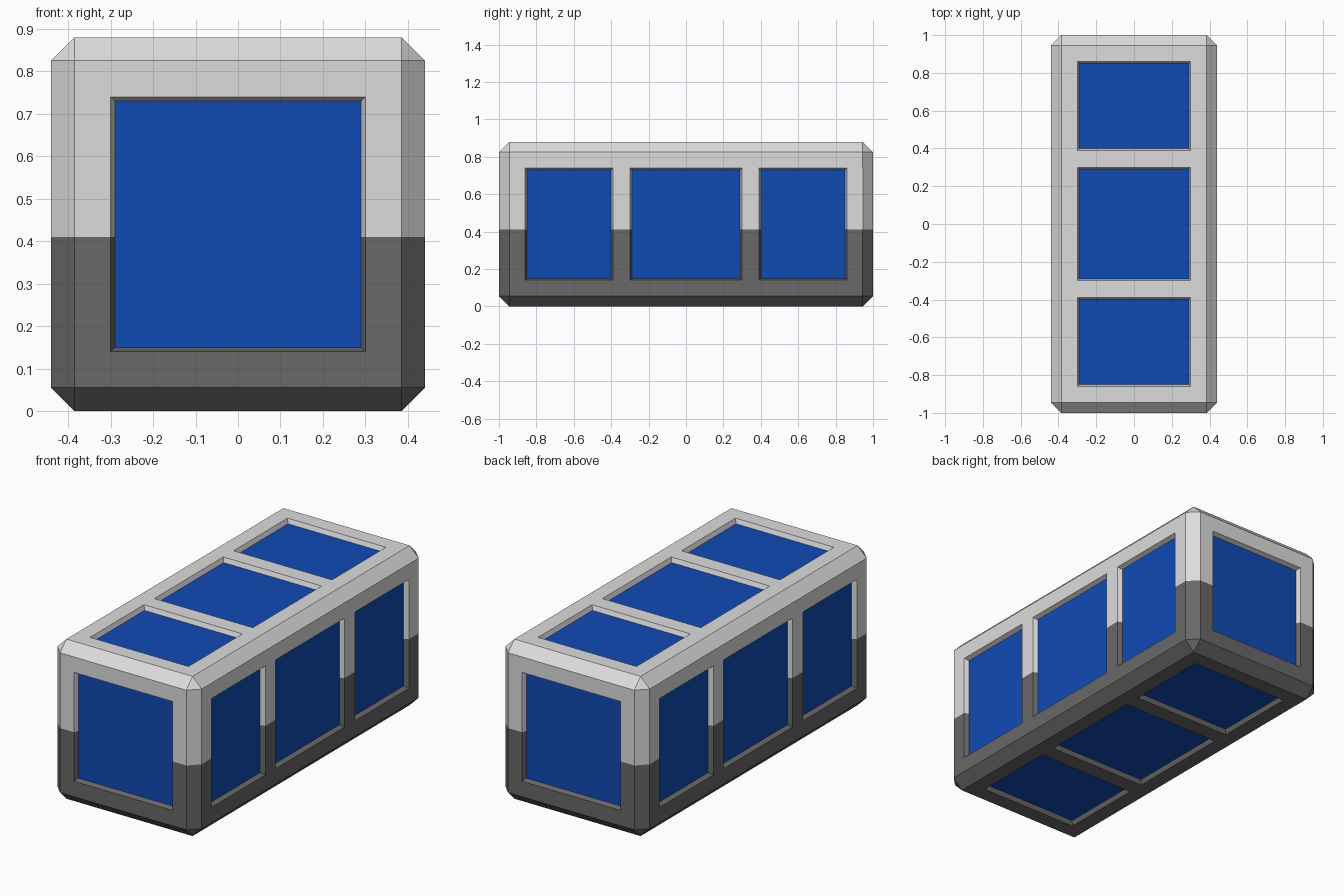
import bpy, bmesh
from mathutils import Vector

if "Cube" in bpy.data.objects:
    bpy.data.objects.remove(bpy.data.objects["Cube"])

W, L, H = 0.88, 2.0, 0.88      # overall size
CHAMFER, SPLIT = 0.055, 0.41   # edge chamfer, height where the two greys meet
RIM, DEPTH = 0.01, 0.025       # sloped recess around each pane


def material(name, rgb):
    m = bpy.data.materials.new(name)
    m.diffuse_color = (*rgb, 1)
    m.use_nodes = True
    m.node_tree.nodes["Principled BSDF"].inputs["Base Color"].default_value = m.diffuse_color
    return m


mats = [material("light grey", (0.72, 0.72, 0.72)),
        material("dark grey", (0.138, 0.138, 0.138)),
        material("pane blue", (0.005, 0.07, 0.46))]

bm = bmesh.new()

# Chamfered block
bmesh.ops.create_cube(bm, size=1)
for v in bm.verts:
    v.co = Vector((v.co.x * W, v.co.y * L, (v.co.z + 0.5) * H))
bmesh.ops.bevel(bm, geom=bm.edges[:], offset=CHAMFER, segments=1, affect='EDGES')


def slice_at(axis, value):
    co, no = Vector((0, 0, 0)), Vector((0, 0, 0))
    co[axis], no[axis] = value, 1
    bmesh.ops.bisect_plane(bm, geom=bm.verts[:] + bm.edges[:] + bm.faces[:],
                           plane_co=co, plane_no=no)


# Window outlines
for axis, values in ((0, (-0.3, 0.3)), (2, (0.14, 0.74)),
                     (1, (-0.86, -0.39, -0.3, 0.3, 0.39, 0.86))):
    for value in values:
        slice_at(axis, value)


def is_window(f):
    c, n = f.calc_center_median(), f.normal
    in_x = abs(c.x) < 0.3
    in_z = 0.14 < c.z < 0.74
    in_y = abs(c.y) < 0.3 or 0.39 < abs(c.y) < 0.86
    if abs(n.y) > 0.99:
        return in_x and in_z
    if abs(n.x) > 0.99:
        return in_y and in_z
    return abs(n.z) > 0.99 and in_x and in_y


# Recessed blue panes
bm.normal_update()
panes = [f for f in bm.faces if is_window(f)]
bmesh.ops.inset_individual(bm, faces=panes, thickness=RIM, depth=-DEPTH,
                           use_even_offset=True)
for f in panes:
    f.material_index = 2

# Dark lower half, light upper half
slice_at(2, SPLIT)
for f in bm.faces:
    if f.material_index != 2:
        f.material_index = 1 if f.calc_center_median().z < SPLIT else 0

mesh = bpy.data.meshes.new("windowed_block")
bm.to_mesh(mesh)
bm.free()
for m in mats:
    mesh.materials.append(m)
obj = bpy.data.objects.new("windowed_block", mesh)
bpy.context.collection.objects.link(obj)
